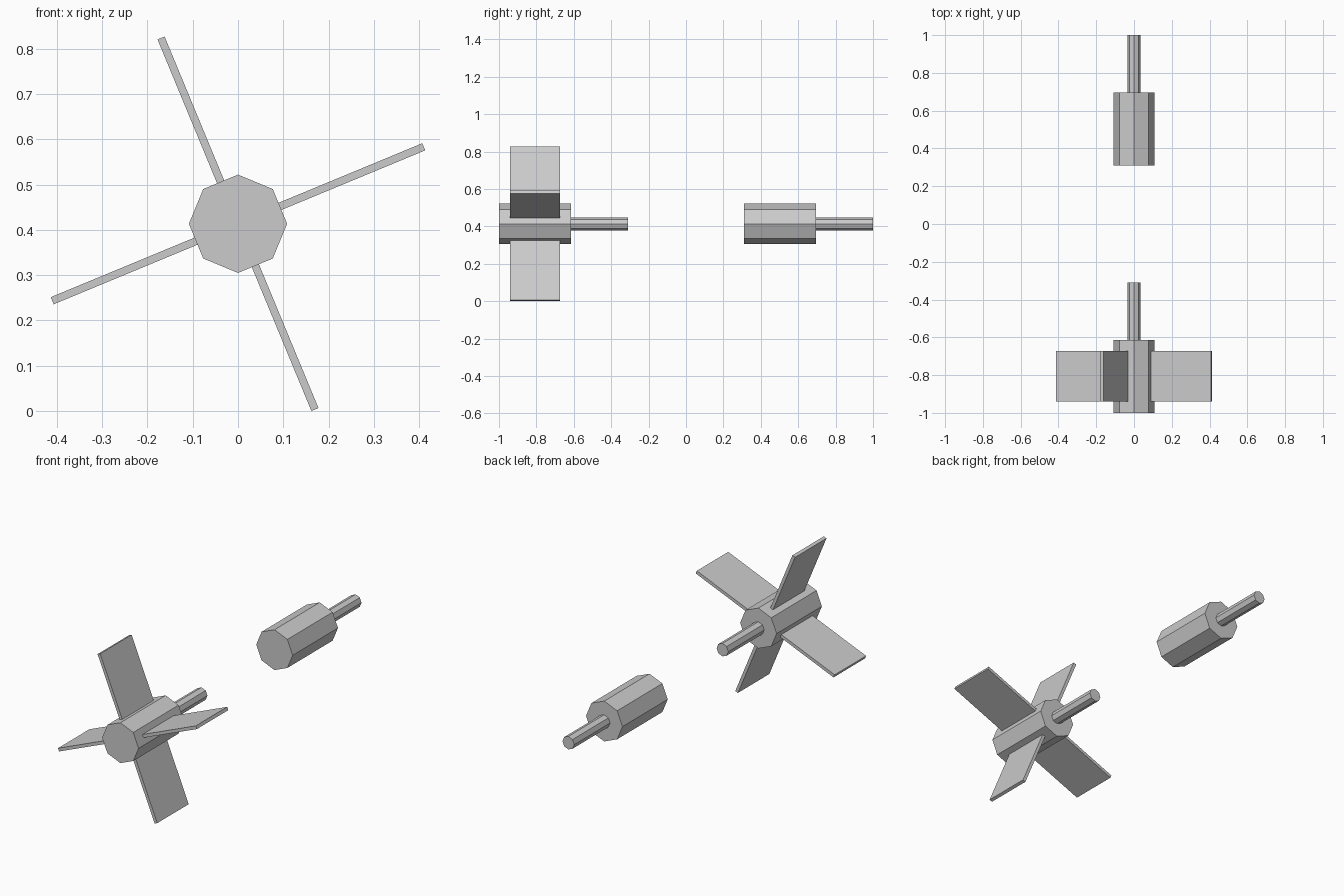
import bpy
import math
from mathutils import Matrix

if "Cube" in bpy.data.objects:
    bpy.data.objects.remove(bpy.data.objects["Cube"])

AXIS_Z = 0.4135          # height of the rotation axis
HUB_R, SHAFT_R = 0.1085, 0.035
TIP_R, ROOT_R = 0.444, 0.098
THICK = 0.017


def rod(name, radius, y0, y1):
    """Eight-sided rod along y with corners at top, bottom and sides."""
    bpy.ops.mesh.primitive_cylinder_add(
        vertices=8, radius=radius, depth=y1 - y0,
        location=(0, (y0 + y1) / 2, AXIS_Z), rotation=(math.pi / 2, 0, 0))
    bpy.context.object.name = name


def blade(name, angle, y0, y1):
    """Flat radial paddle standing out from one hub facet."""
    bpy.ops.mesh.primitive_cube_add(size=1)
    ob = bpy.context.object
    ob.name = name
    ob.data.transform(Matrix.Translation(((ROOT_R + TIP_R) / 2, 0, 0))
                      @ Matrix.Diagonal((TIP_R - ROOT_R, y1 - y0, THICK, 1)))
    ob.location = (0, (y0 + y1) / 2, AXIS_Z)
    ob.rotation_euler = (0, -angle, 0)


# Front rotor hub and its shaft
rod("rotor_hub", HUB_R, -1.0, -0.615)
rod("rotor_shaft", SHAFT_R, -0.615, -0.31)

# Four blades around the rotor hub
for i in range(4):
    blade(f"rotor_blade_{i + 1}", math.radians(22.5 + 90 * i), -0.94, -0.673)

# Rear plain hub and its shaft
rod("rear_hub", HUB_R, 0.31, 0.695)
rod("rear_shaft", SHAFT_R, 0.695, 1.0)
